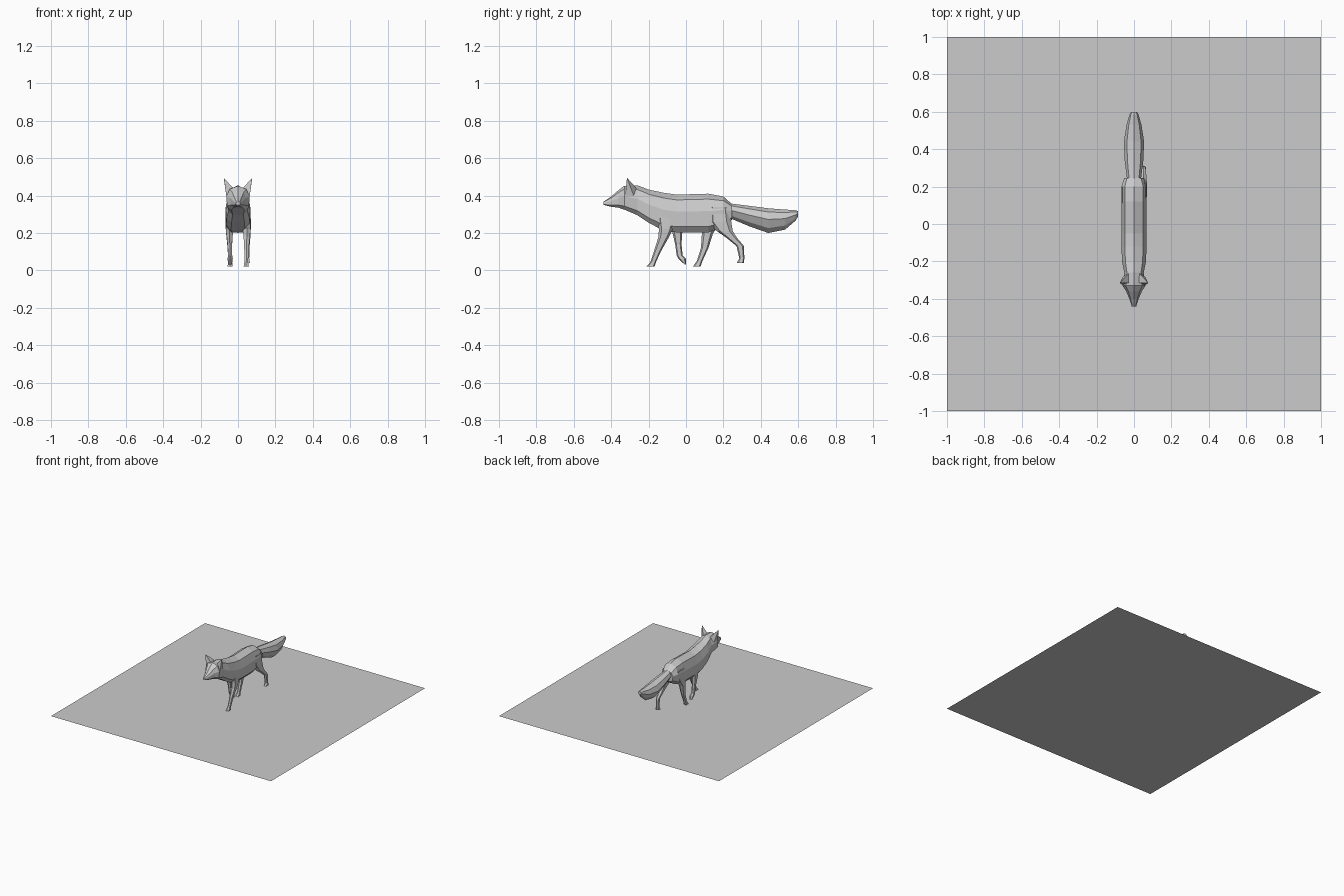
import bpy, bmesh


def loft(name, rings):
    """Skin a list of equal-length point rings and cap both ends."""
    bm = bmesh.new()
    loops = [[bm.verts.new(p) for p in ring] for ring in rings]
    for a, b in zip(loops, loops[1:]):
        n = len(a)
        for i in range(n):
            bm.faces.new((a[i], a[(i + 1) % n], b[(i + 1) % n], b[i]))
    bm.faces.new(loops[0])
    bm.faces.new(loops[-1])
    bmesh.ops.recalc_face_normals(bm, faces=bm.faces)
    me = bpy.data.meshes.new(name)
    bm.to_mesh(me)
    bm.free()
    ob = bpy.data.objects.new(name, me)
    bpy.context.collection.objects.link(ob)
    return ob


def along_y(name, half, sections):
    """Loft sections (y, z top, z bottom, half width) using a half outline of (x, height)."""
    outline = half + [(-x, h) for x, h in reversed(half) if x]
    return loft(name, [[(x * w, y, lo + (hi - lo) * h) for x, h in outline]
                       for y, hi, lo, w in sections])


def leg(name, levels):
    """Loft levels (z, y front, y back, x centre, half width) with a six-sided section."""
    rings = []
    for z, y0, y1, x, w in levels:
        ym = (y0 + y1) / 2
        rings.append([(x, y0, z), (x + w, y0 * .6 + ym * .4, z), (x + w, y1 * .6 + ym * .4, z),
                      (x, y1, z), (x - w, y1 * .6 + ym * .4, z), (x - w, y0 * .6 + ym * .4, z)])
    return loft(name, rings)


# ground plate
bpy.ops.mesh.primitive_plane_add(size=2)
bpy.context.object.name = "base_plate"

# head, neck and trunk
along_y("body", [(0, 1), (.72, .86), (1, .55), (.95, .15), (.55, 0)], [
    (-.44, .368, .35, .012), (-.40, .395, .34, .025), (-.36, .43, .335, .042),
    (-.33, .452, .325, .062), (-.26, .455, .295, .052), (-.20, .432, .255, .064),
    (-.12, .415, .212, .067), (-.05, .405, .203, .068), (.12, .41, .203, .068),
    (.20, .395, .235, .068), (.245, .355, .27, .052)])

# bushy tail
along_y("tail", [(0, 1), (.7, .85), (1, .55), (.6, .2), (0, 0)], [
    (.22, .36, .285, .035), (.34, .345, .235, .05), (.44, .332, .20, .054),
    (.53, .325, .218, .04), (.585, .322, .265, .024), (.60, .317, .29, .016)])

# ears
for side, s in (("right", 1), ("left", -1)):
    base = [(s * .022, -.315, .435), (s * .062, -.325, .395),
            (s * .058, -.28, .40), (s * .03, -.265, .44)]
    tip = [(s * (.075 + dx), -.315 + dy, .493) for dx, dy in
           ((-.001, 0), (0, -.001), (.001, 0), (0, .001))]
    loft(side + "_ear", [base, tip])

# legs caught mid-stride
leg("right_front_leg", [(.30, -.16, -.06, .045, .02), (.22, -.145, -.07, .047, .02),
                        (.18, -.147, -.09, .047, .017), (.10, -.172, -.135, .045, .011),
                        (.045, -.19, -.16, .044, .010), (.02, -.212, -.168, .044, .014)])
leg("left_front_leg", [(.30, -.10, 0, -.045, .02), (.20, -.072, -.02, -.045, .018),
                       (.14, -.058, -.024, -.044, .012), (.08, -.05, -.018, -.042, .011),
                       (.062, -.04, -.001, -.042, .014), (.032, -.008, 0, -.042, .010)])
leg("right_hind_leg", [(.34, .12, .23, .045, .02), (.26, .12, .242, .048, .021),
                       (.21, .165, .25, .05, .018), (.175, .215, .272, .051, .015),
                       (.13, .27, .31, .051, .011), (.065, .285, .312, .05, .010),
                       (.04, .272, .31, .05, .014)])
leg("left_hind_leg", [(.34, .09, .22, -.045, .02), (.26, .07, .20, -.047, .021),
                      (.20, .085, .145, -.046, .018), (.12, .08, .12, -.044, .012),
                      (.05, .058, .088, -.042, .010), (.02, .036, .078, -.042, .014)])
